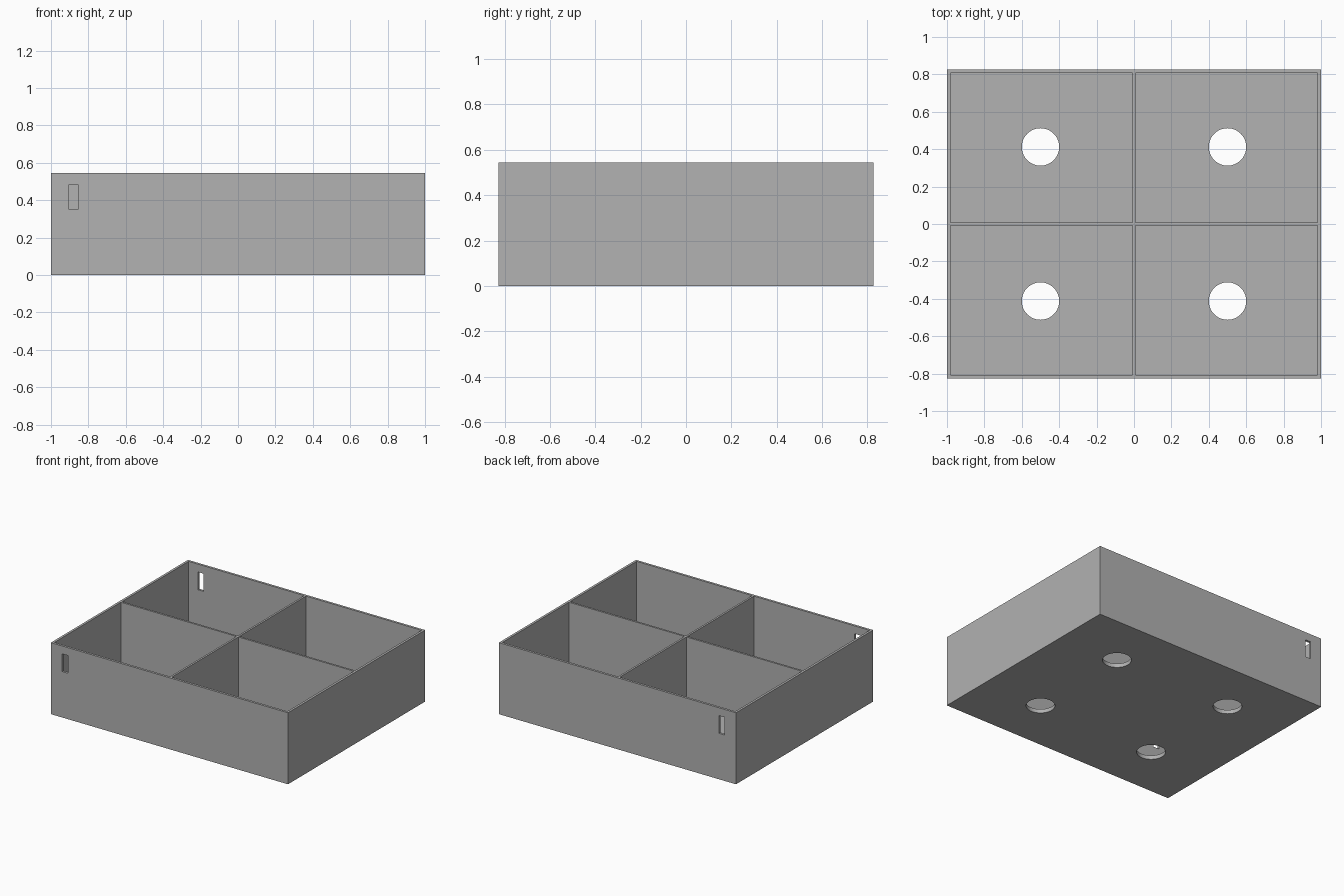
import bpy
import bmesh
import math
from mathutils import Matrix, Vector

default = bpy.data.objects.get("Cube")
if default:
    bpy.data.objects.remove(default, do_unlink=True)

# Overall sizes
HALF_X, HALF_Y, HEIGHT = 1.0, 0.826, 0.545
WALL, DIVIDER, FLOOR = 0.018, 0.015, 0.03
HOLE_X, HOLE_Y, HOLE_R = 0.5, 0.412, 0.1
SIDES = (-1, 1)

grey = bpy.data.materials.new("plain grey")
grey.use_nodes = True
colour = (0.445, 0.445, 0.445, 1)
grey.diffuse_color = colour
grey.node_tree.nodes["Principled BSDF"].inputs["Base Color"].default_value = colour


def add_box(bm, low, high):
    low, high = Vector(low), Vector(high)
    bmesh.ops.create_cube(bm, size=1, matrix=Matrix.Translation((low + high) / 2)
                          @ Matrix.Diagonal((*(high - low), 1)))


def make_object(name, bm):
    mesh = bpy.data.meshes.new(name)
    bm.to_mesh(mesh)
    bm.free()
    obj = bpy.data.objects.new(name, mesh)
    mesh.materials.append(grey)
    bpy.context.collection.objects.link(obj)
    return obj


def cut(target, name, bm):
    """Subtract the cutter mesh from the target, then discard the cutter."""
    cutter = make_object(name, bm)
    cutter.hide_render = True
    mod = target.modifiers.new(name, "BOOLEAN")
    mod.operation, mod.solver, mod.object = "DIFFERENCE", "EXACT", cutter
    bpy.context.view_layer.objects.active = target
    bpy.ops.object.modifier_apply(modifier=mod.name)
    bpy.data.objects.remove(cutter, do_unlink=True)


# Solid tray body
body = bmesh.new()
add_box(body, (-HALF_X, -HALF_Y, 0), (HALF_X, HALF_Y, HEIGHT))
tray = make_object("divided_tray", body)

# Four compartments, leaving the outer walls, dividers and floor
pockets = bmesh.new()
for sx in SIDES:
    for sy in SIDES:
        xs = sorted((sx * DIVIDER / 2, sx * (HALF_X - WALL)))
        ys = sorted((sy * DIVIDER / 2, sy * (HALF_Y - WALL)))
        add_box(pockets, (xs[0], ys[0], FLOOR), (xs[1], ys[1], HEIGHT + 0.1))
cut(tray, "pocket_cutter", pockets)

# A round hole through the floor of each compartment
holes = bmesh.new()
for sx in SIDES:
    for sy in SIDES:
        bmesh.ops.create_cone(holes, cap_ends=True, segments=64, radius1=HOLE_R,
                              radius2=HOLE_R, depth=0.2,
                              matrix=Matrix.Translation((sx * HOLE_X, sy * HOLE_Y, 0)))
cut(tray, "hole_cutter", holes)

# Upright slots through the front and back walls near the right end
slots = bmesh.new()
for sy in SIDES:
    y = sy * HALF_Y
    add_box(slots, (-0.904, y - 0.1, 0.35), (-0.856, y + 0.1, 0.485))
cut(tray, "slot_cutter", slots)

# Smooth hole walls, sharp edges everywhere else
bpy.ops.object.select_all(action="DESELECT")
tray.select_set(True)
bpy.context.view_layer.objects.active = tray
bpy.ops.object.shade_smooth_by_angle(angle=math.radians(30))
